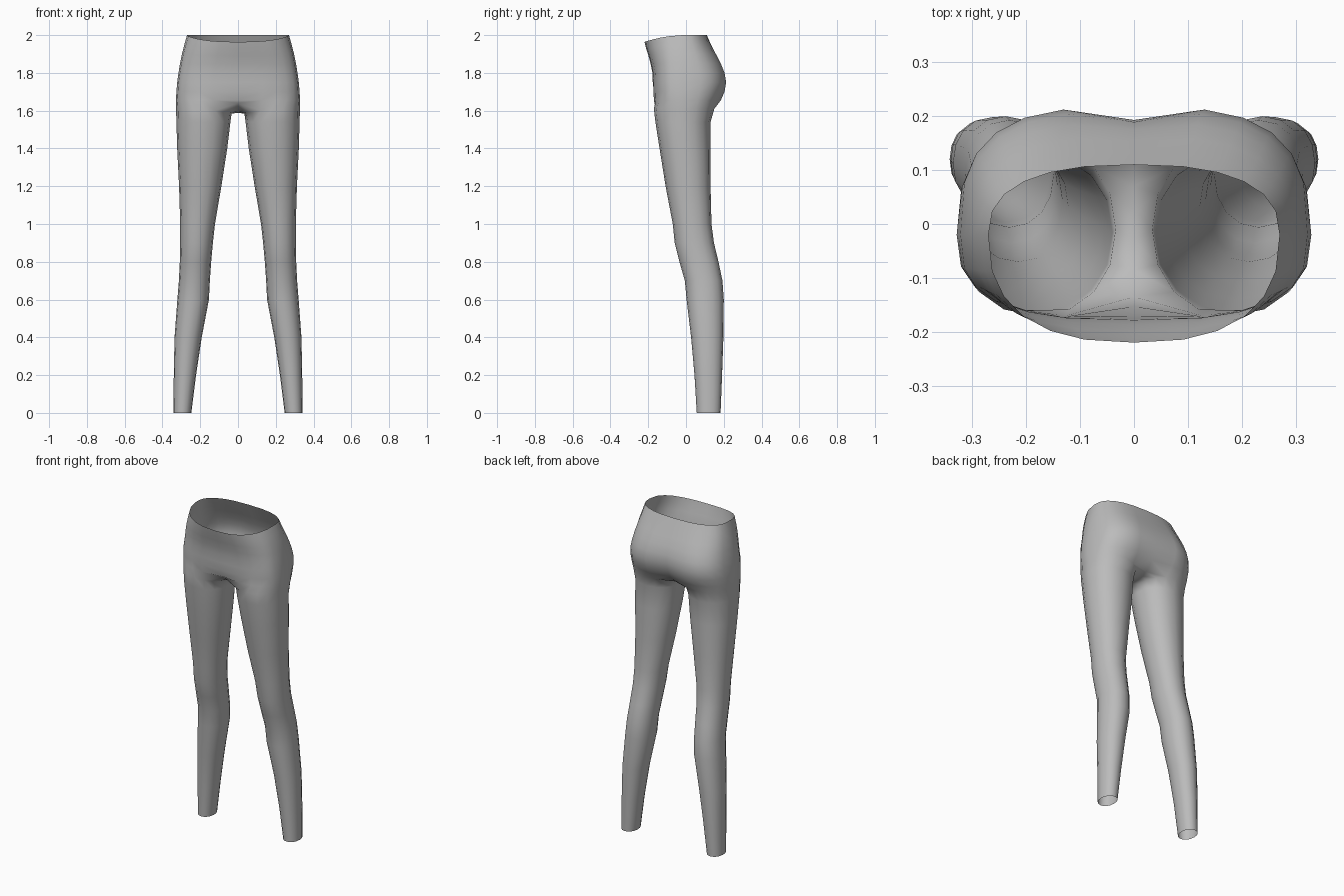
import bpy, bmesh, math

if "Cube" in bpy.data.objects:
    bpy.data.objects.remove(bpy.data.objects["Cube"])

grey = bpy.data.materials.new("cloth grey")
grey.diffuse_color = (0.5, 0.5, 0.5, 1)
grey.use_nodes = True
grey.node_tree.nodes["Principled BSDF"].inputs["Base Color"].default_value = grey.diffuse_color

# Leg sections: z, inner x, outer x, front y, back y
LEG = [(0, .247, .342, .057, .183), (.2, .222, .34, .045, .191), (.4, .192, .336, .027, .198),
       (.6, .154, .321, .003, .2), (.7, .149, .313, -.006, .193), (.8, .142, .308, -.035, .172),
       (.9, .133, .306, -.06, .148), (1, .122, .306, -.07, .135), (1.2, .088, .312, -.108, .13),
       (1.4, .057, .322, -.14, .13), (1.54, .04, .326, -.162, .13), (1.61, .034, .328, -.17, .15)]

# Hip sections: z, half width, front y, back y, front dip, back dip, roundness, tilt
HIP = [(1.655, .329, -.175, .192, .022, .035, 2.8, 0), (1.7, .326, -.176, .211, .006, .03, 2.9, 0),
       (1.75, .322, -.176, .219, 0, .026, 3, 0), (1.8, .315, -.178, .211, 0, .022, 2.9, 0),
       (1.85, .307, -.187, .191, 0, .016, 2.8, .1), (1.9, .297, -.199, .164, 0, .01, 2.7, .3),
       (1.95, .284, -.211, .136, 0, .004, 2.6, .65), (2, .27, -.22, .11, 0, 0, 2.5, 1)]

# Crotch seam on the middle plane, back to front: y, z
SEAM = [(.135, 1.63), (.105, 1.605), (.07, 1.592), (.025, 1.588),
        (-.03, 1.596), (-.085, 1.612), (-.135, 1.64)]


def power(v, e):
    return math.copysign(abs(v) ** e, v)


def leg_ring(bm, z, xi, xo, yf, yb, top):
    ring = []
    for k in range(16):
        a = math.radians((k - 5) * 22.5)
        c, s = power(math.cos(a), .93), power(math.sin(a), .93)
        drop = .025 * max(0, -c) if top else 0
        ring.append(bm.verts.new(((xi + xo) / 2 + (xo - xi) / 2 * c,
                                  (yf + yb) / 2 + (yb - yf) / 2 * s, z - drop)))
    return ring


def hip_ring(bm, z, w, yf, yb, df, db, n, tilt):
    ring, y0 = [], -.02
    for k in range(13):
        a = math.radians(-90 + k * 15)
        c, s = max(0, math.cos(a)), math.sin(a)
        x = 0 if k in (0, 12) else w * c ** (2 / n)
        y = y0 + power(s, 2 / n) * ((yb - y0) if s > 0 else (y0 - yf))
        fold = math.exp(-(x / .075) ** 2)
        y += df * fold if s < 0 else -db * fold
        ring.append(bm.verts.new((x, y, z - tilt * .036 * (min(y, 0) / .22) ** 2)))
    return ring


def bridge(bm, a, b, closed=False):
    for i in range(len(a) if closed else len(a) - 1):
        j = (i + 1) % len(a)
        bm.faces.new((a[i], a[j], b[j], b[i]))


bm = bmesh.new()

# One leg
legs = [leg_ring(bm, *s, i == len(LEG) - 1) for i, s in enumerate(LEG)]
for lo, hi in zip(legs, legs[1:]):
    bridge(bm, lo, hi, True)

# Crotch gusset joins the inner thigh to the seam
top = legs[-1]
seam = [bm.verts.new((0, y, z)) for y, z in SEAM]
bridge(bm, top[10:] + top[:1], seam)

# Half of the hips up to the open waist
rings = [[seam[-1]] + top[:11] + [seam[0]]] + [hip_ring(bm, *s) for s in HIP]
for lo, hi in zip(rings, rings[1:]):
    bridge(bm, lo, hi)

# Mirror to the other side and weld the middle
bmesh.ops.mirror(bm, geom=bm.verts[:] + bm.edges[:] + bm.faces[:], axis='X', merge_dist=.0005)
bmesh.ops.remove_doubles(bm, verts=bm.verts[:], dist=.0005)
bmesh.ops.recalc_face_normals(bm, faces=bm.faces[:])
for f in bm.faces:
    f.smooth = True

mesh = bpy.data.meshes.new("leggings")
bm.to_mesh(mesh)
bm.free()
mesh.materials.append(grey)
bpy.context.collection.objects.link(bpy.data.objects.new("leggings", mesh))
